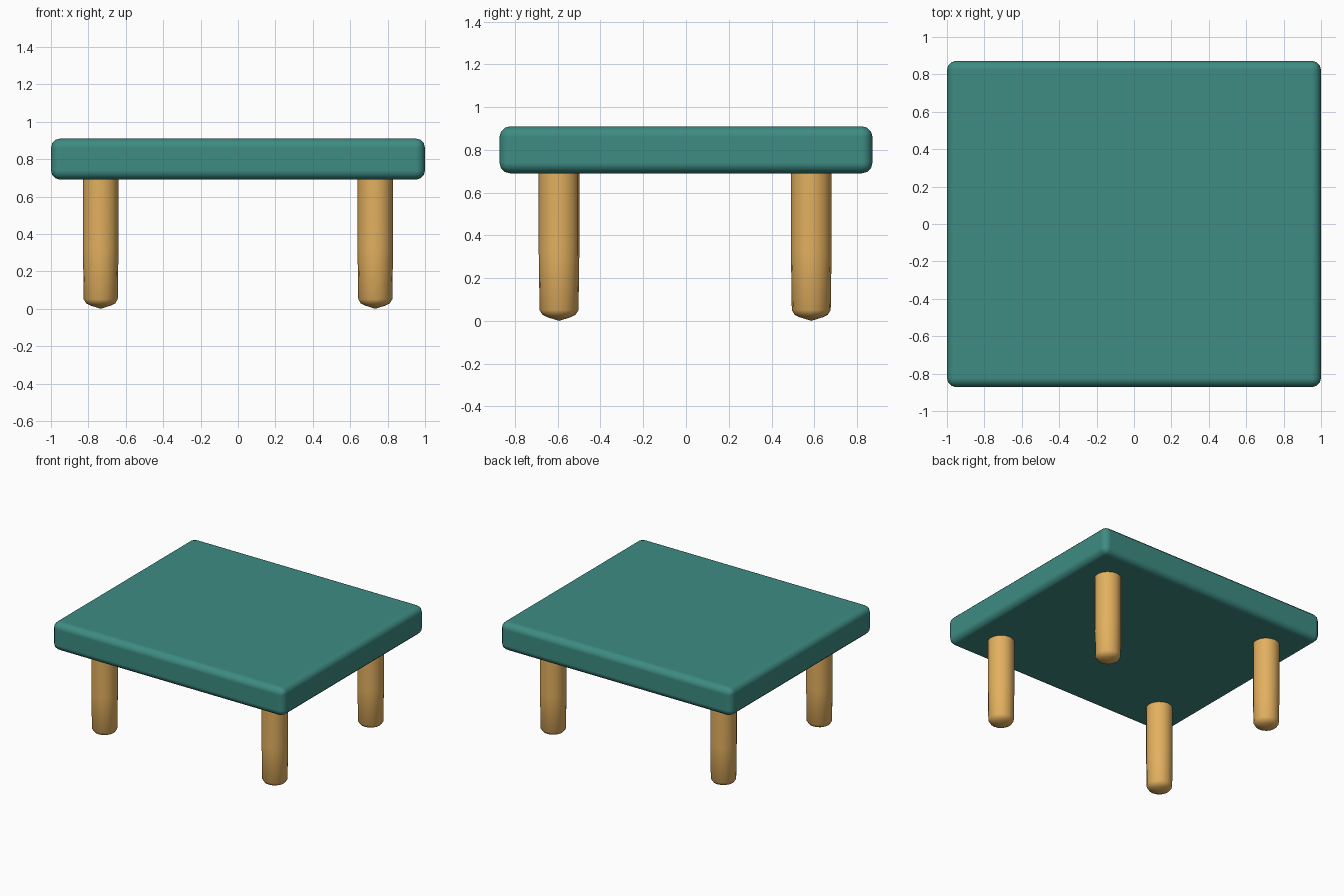
import bpy, bmesh, math

if "Cube" in bpy.data.objects:
    bpy.data.objects.remove(bpy.data.objects["Cube"])


def material(name, rgb):
    m = bpy.data.materials.new(name)
    m.diffuse_color = (*rgb, 1)
    m.use_nodes = True
    m.node_tree.nodes["Principled BSDF"].inputs["Base Color"].default_value = m.diffuse_color
    return m


teal = material("teal", (0.047, 0.262, 0.227))
wood = material("light wood", (0.765, 0.435, 0.115))


def finish(name, bm, mat):
    bmesh.ops.recalc_face_normals(bm, faces=bm.faces)
    for f in bm.faces:
        f.smooth = True
    me = bpy.data.meshes.new(name)
    bm.to_mesh(me)
    bm.free()
    me.materials.append(mat)
    ob = bpy.data.objects.new(name, me)
    bpy.context.collection.objects.link(ob)
    return ob


# Table top: rounded slab
bm = bmesh.new()
bmesh.ops.create_cube(bm, size=1)
for v in bm.verts:
    v.co.x *= 2.0
    v.co.y *= 1.745
    v.co.z = 0.80 + v.co.z * 0.22
top = finish("table_top", bm, teal)
bev = top.modifiers.new("rounded_edges", 'BEVEL')
bev.width = 0.05
bev.segments = 3
bev.harden_normals = True


# Legs: round posts with a softly domed foot, (radius, height) profile
PROFILE = [(0.055, 0.017), (0.077, 0.028), (0.091, 0.05), (0.095, 0.32), (0.095, 0.72)]
SIDES = 16


def leg(name, x, y):
    bm = bmesh.new()
    rings = [[bm.verts.new((x + r * math.cos(a), y + r * math.sin(a), z))
              for a in (2 * math.pi * i / SIDES for i in range(SIDES))]
             for r, z in PROFILE]
    for lo, hi in zip(rings, rings[1:]):
        for i in range(SIDES):
            j = (i + 1) % SIDES
            bm.faces.new((lo[i], lo[j], hi[j], hi[i]))
    tip = bm.verts.new((x, y, 0.0))
    for i in range(SIDES):
        bm.faces.new((tip, rings[0][(i + 1) % SIDES], rings[0][i]))
    bm.faces.new(rings[-1])
    ob = finish(name, bm, wood)
    ob.data.set_sharp_from_angle(angle=math.radians(60))


for side, x in (("left", -0.734), ("right", 0.734)):
    for end, y in (("front", -0.594), ("back", 0.586)):
        leg(f"{end}_{side}_leg", x, y)
